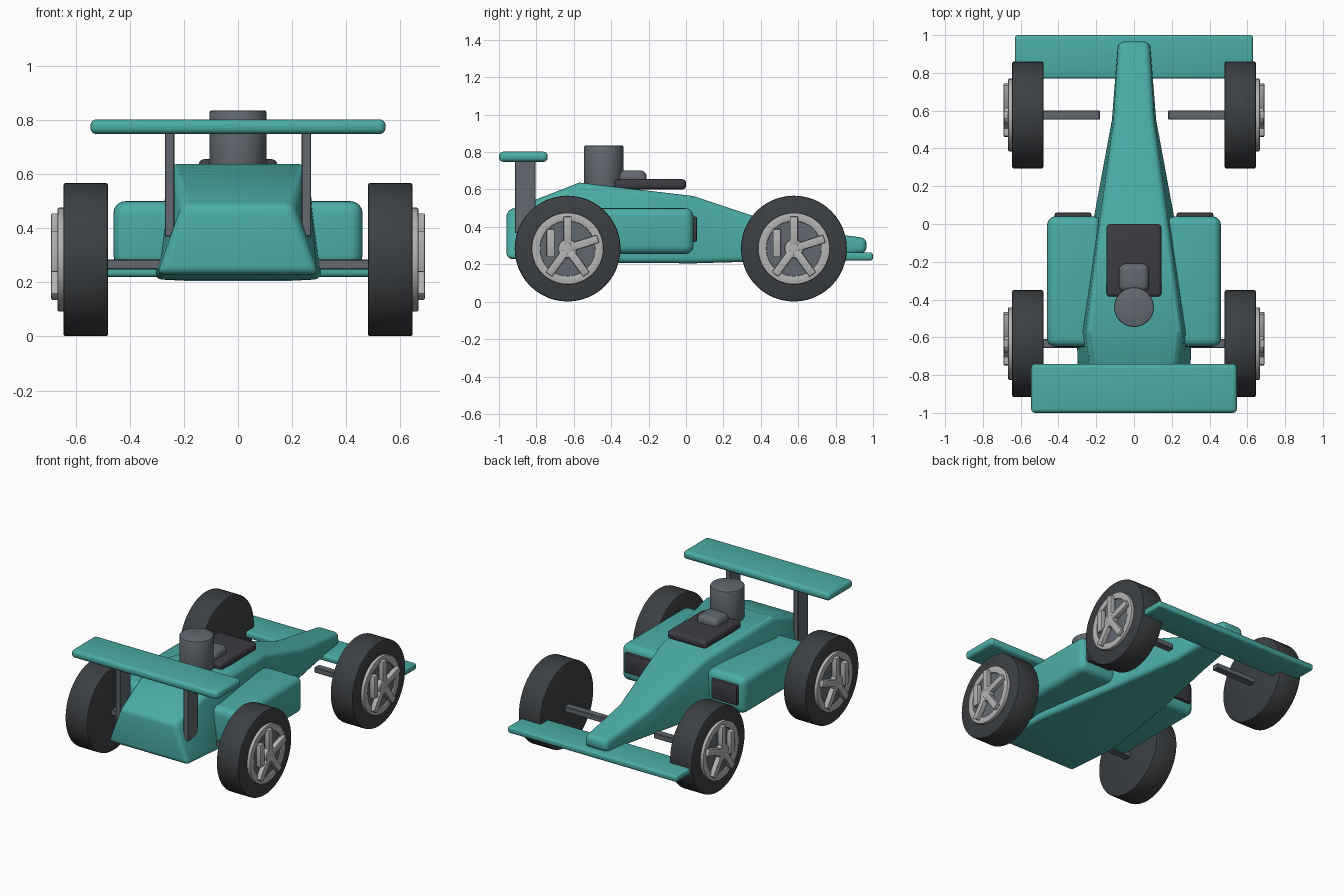
import bpy, bmesh
from math import radians, cos, sin, pi
from mathutils import Matrix, Vector

if "Cube" in bpy.data.objects:
    bpy.data.objects.remove(bpy.data.objects["Cube"])


def material(name, r, g, b):
    m = bpy.data.materials.new(name)
    m.diffuse_color = (r, g, b, 1)
    m.use_nodes = True
    m.node_tree.nodes["Principled BSDF"].inputs["Base Color"].default_value = m.diffuse_color
    return m


TEAL = material("teal_paint", 0.07, 0.42, 0.38)
RUBBER = material("rubber", 0.045, 0.05, 0.055)
STEEL = material("dark_steel", 0.12, 0.14, 0.16)
BLACK = material("dark_trim", 0.045, 0.045, 0.055)
ALLOY = material("alloy", 0.45, 0.45, 0.45)


def finish(bm, name, mat, bevel=0.0, segments=4, mirror=False):
    """Bevel the sharp edges, shade smooth by angle and link the object."""
    bmesh.ops.recalc_face_normals(bm, faces=bm.faces)
    bm.normal_update()
    if bevel:
        sharp = [e for e in bm.edges if e.calc_face_angle(0) > radians(32)]
        bmesh.ops.bevel(bm, geom=sharp, offset=bevel, segments=segments,
                        profile=0.5, affect='EDGES', clamp_overlap=True)
    me = bpy.data.meshes.new(name)
    for f in bm.faces:
        f.smooth = True
    bm.to_mesh(me)
    bm.free()
    me.set_sharp_from_angle(angle=radians(30))
    me.materials.append(mat)
    ob = bpy.data.objects.new(name, me)
    bpy.context.collection.objects.link(ob)
    if mirror:
        ob.modifiers.new("mirror", 'MIRROR')
    return ob


def box(name, lo, hi, mat, bevel=0.0, segments=4, mirror=False):
    bm = bmesh.new()
    lo, hi = Vector(lo), Vector(hi)
    bmesh.ops.create_cube(bm, size=1, matrix=Matrix.Translation((lo + hi) / 2)
                          @ Matrix.Diagonal((*(hi - lo), 1)))
    finish(bm, name, mat, bevel, segments, mirror)


def disc(name, x0, x1, y, z, r, mat, bevel=0.0, segments=2):
    """Cylinder along x, mirrored to the other side."""
    bm = bmesh.new()
    bmesh.ops.create_cone(bm, cap_ends=True, segments=48, radius1=r, radius2=r,
                          depth=x1 - x0,
                          matrix=Matrix.Translation(((x0 + x1) / 2, y, z))
                          @ Matrix.Rotation(pi / 2, 4, 'Y'))
    finish(bm, name, mat, bevel, segments, True)


def ring(name, x0, x1, y, z, r0, r1, mat, bevel):
    """Flat hollow ring around x, mirrored."""
    bm = bmesh.new()
    n = 48
    loops = []
    for i in range(n):
        c, s = cos(2 * pi * i / n), sin(2 * pi * i / n)
        loops.append([bm.verts.new((x, y + r * c, z + r * s))
                      for x, r in ((x0, r0), (x0, r1), (x1, r1), (x1, r0))])
    for i in range(n):
        a, b = loops[i], loops[(i + 1) % n]
        for k in range(4):
            m = (k + 1) % 4
            bm.faces.new((a[k], a[m], b[m], b[k]))
    finish(bm, name, mat, bevel, 2, True)


# Body: lofted trapezoid sections (y, bottom z, top z, bottom half-width, top half-width)
sections = [(-0.96, 0.23, 0.485, 0.30, 0.20),
            (-0.57, 0.21, 0.637, 0.31, 0.255),
            (0.04, 0.205, 0.565, 0.215, 0.175),
            (0.55, 0.22, 0.395, 0.12, 0.105),
            (0.965, 0.26, 0.34, 0.087, 0.08)]
bm = bmesh.new()
rows = [[bm.verts.new(p) for p in ((-wb, y, zb), (wb, y, zb), (wt, y, zt), (-wt, y, zt))]
        for y, zb, zt, wb, wt in sections]
for a, b in zip(rows, rows[1:]):
    for k in range(4):
        m = (k + 1) % 4
        bm.faces.new((a[k], a[m], b[m], b[k]))
bm.faces.new(rows[0])
bm.faces.new(rows[-1])
finish(bm, "body", TEAL, 0.03)

# Side pods with intakes
box("side_pod", (0.17, -0.65, 0.255), (0.46, 0.04, 0.5), TEAL, 0.045, 5, True)
box("pod_intake", (0.225, 0.03, 0.32), (0.42, 0.06, 0.455), BLACK, 0.01, 2, True)

# Wings and struts
box("front_wing", (-0.63, 0.77, 0.22), (0.63, 1.0, 0.263), TEAL, 0.014, 3)
box("rear_wing", (-0.545, -1.0, 0.748), (0.545, -0.74, 0.802), TEAL, 0.022, 4)
box("wing_strut", (0.235, -0.915, 0.37), (0.27, -0.805, 0.77), STEEL, 0.003, 1, True)

# Cockpit, headrest and air intake
box("cockpit", (-0.145, -0.385, 0.6), (0.145, 0.0, 0.655), BLACK, 0.02, 4)
box("headrest", (-0.08, -0.36, 0.62), (0.08, -0.21, 0.702), STEEL, 0.035, 5)
bm = bmesh.new()
bmesh.ops.create_cone(bm, cap_ends=True, segments=48, radius1=0.105, radius2=0.105,
                      depth=0.255, matrix=Matrix.Translation((0, -0.44, 0.708)))
finish(bm, "air_intake", STEEL, 0.008, 2)

# Wheels and axles
Z, R = 0.284, 0.283
for end, y in (("front", 0.577), ("rear", -0.633)):
    box(end + "_axle", (0.18, y - 0.024, 0.248), (0.5, y + 0.024, 0.285),
        STEEL, 0.004, 1, True)
    disc(end + "_tyre", 0.48, 0.645, y, Z, R, RUBBER, 0.008)
    disc(end + "_rim_disc", 0.64, 0.657, y, Z, 0.152, STEEL)
    ring(end + "_rim_ring", 0.64, 0.666, y, Z, 0.147, 0.192, ALLOY, 0.005)
    disc(end + "_hub", 0.65, 0.688, y, Z, 0.05, ALLOY, 0.005)
    # Five spokes; the one at the rear stands upright
    for i in range(5):
        a = pi / 2 + i * 2 * pi / 5
        tilt = 0 if i == 4 else i * 2 * pi / 5
        pos = (0.673, y + 0.096 * cos(a), Z + 0.096 * sin(a))
        if i == 1:
            tilt = 0
        if i == 4:
            tilt = i * 2 * pi / 5
        bm = bmesh.new()
        bmesh.ops.create_cube(bm, size=1, matrix=Matrix.Translation(pos)
                              @ Matrix.Rotation(tilt, 4, 'X')
                              @ Matrix.Diagonal((0.034, 0.043, 0.15, 1)))
        finish(bm, f"{end}_spoke_{i + 1}", ALLOY, 0.005, 2, True)
